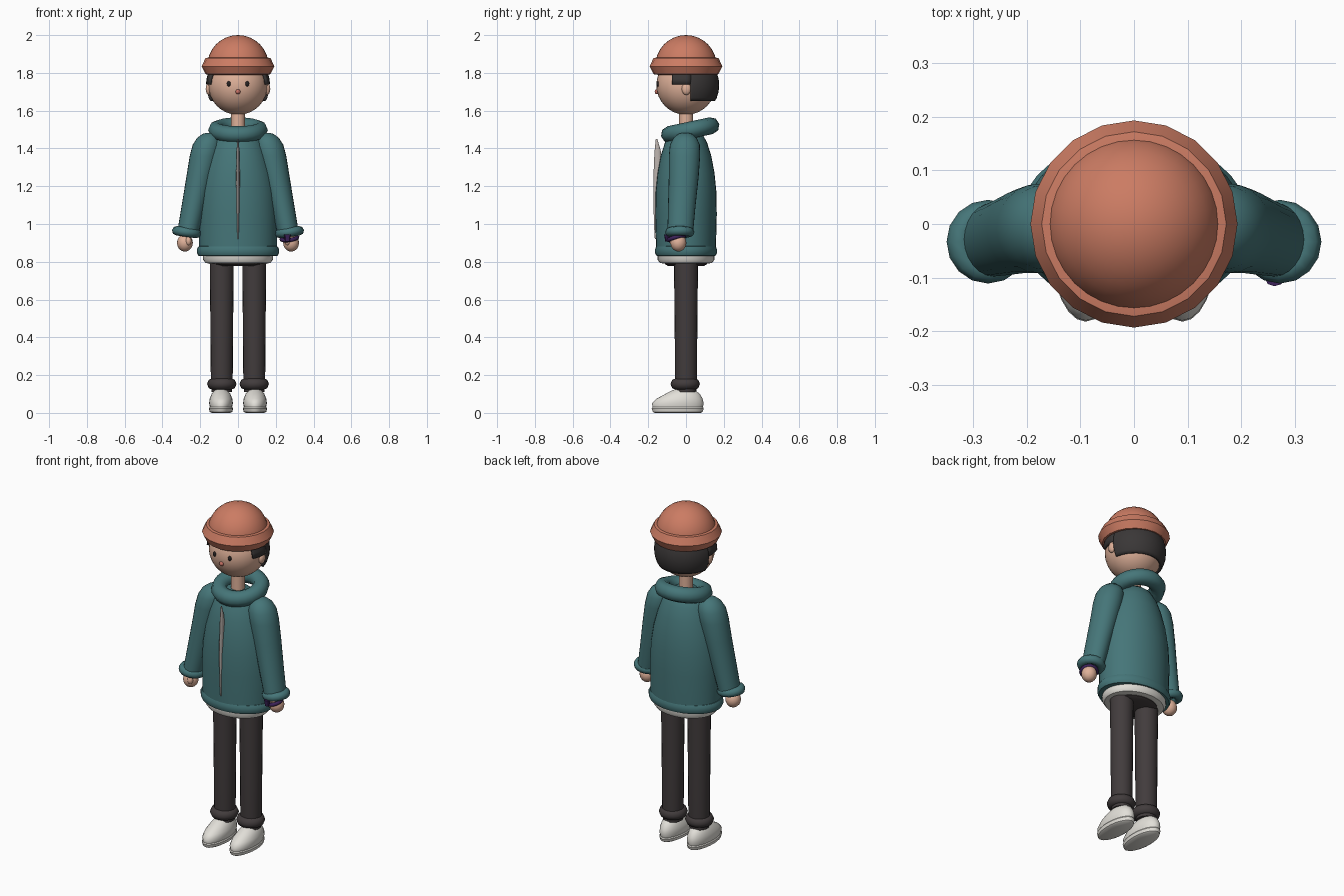
import bpy, bmesh
from math import cos, sin, tau, radians
from mathutils import Vector

cube = bpy.data.objects.get("Cube")
if cube:
    bpy.data.objects.remove(cube, do_unlink=True)


def material(name, *rgb):
    mat = bpy.data.materials.new(name)
    mat.use_nodes = True
    mat.diffuse_color = (*rgb, 1)
    mat.node_tree.nodes["Principled BSDF"].inputs["Base Color"].default_value = (*rgb, 1)
    return mat


teal = material("teal cloth", .06, .18, .19)
rust = material("rust wool", .6, .2, .125)
skin = material("skin", .74, .44, .32)
charcoal = material("charcoal denim", .054, .045, .046)
dark_hair = material("dark hair", .042, .038, .038)
white = material("off white", .76, .74, .69)
metal = material("zip grey", .5, .45, .42)
purple = material("purple strap", .045, .016, .1)
black = material("eye black", .02, .016, .016)
blush = material("nose pink", .58, .17, .13)


def finish(name, bm, mat, angle=40):
    """Turn a bmesh into a smooth shaded object."""
    bmesh.ops.recalc_face_normals(bm, faces=bm.faces)
    mesh = bpy.data.meshes.new(name)
    bm.to_mesh(mesh)
    bm.free()
    mesh.materials.append(mat)
    obj = bpy.data.objects.new(name, mesh)
    bpy.context.collection.objects.link(obj)
    bpy.ops.object.select_all(action="DESELECT")
    obj.select_set(True)
    bpy.context.view_layer.objects.active = obj
    bpy.ops.object.shade_smooth_by_angle(angle=radians(angle))
    return obj


def loft(name, mat, rings, x=0, lean=0, sides=24, angle=40):
    """Stack ellipses given as (z, x radius, y radius, y centre)."""
    bm = bmesh.new()
    loops = []
    for z, rx, *rest in rings:
        ry = rest[0] if rest else rx
        cy = rest[1] if len(rest) > 1 else 0
        cx = x + lean * (z - rings[0][0])
        turns = [tau * i / sides for i in range(sides)]
        loops.append([bm.verts.new((cx + rx * cos(t), cy + ry * sin(t), z)) for t in turns])
    for low, high in zip(loops, loops[1:]):
        for i in range(sides):
            j = (i + 1) % sides
            bm.faces.new((low[i], low[j], high[j], high[i]))
    bm.faces.new(loops[0])
    bm.faces.new(loops[-1])
    return finish(name, bm, mat, angle)


def ball(name, mat, centre, radii, sides=24, cuts=()):
    """Ellipsoid, optionally trimmed by planes (point, outward normal)."""
    bm = bmesh.new()
    bmesh.ops.create_uvsphere(bm, u_segments=sides, v_segments=sides // 2, radius=1)
    for v in bm.verts:
        v.co = Vector(a * b for a, b in zip(v.co, radii)) + Vector(centre)
    for point, normal in cuts:
        bmesh.ops.bisect_plane(bm, geom=bm.verts[:] + bm.edges[:] + bm.faces[:],
                               plane_co=point, plane_no=normal, clear_outer=True)
    return finish(name, bm, mat)


def ring(name, mat, centre, major, minor, tilt=(0, 0, 0), sides=24, tube=8):
    """Torus with an optional tilt."""
    bm = bmesh.new()
    grid = []
    for i in range(sides):
        a = tau * i / sides
        circle = []
        for j in range(tube):
            b = tau * j / tube
            r = major + minor * cos(b)
            circle.append(bm.verts.new((r * cos(a), r * sin(a), minor * sin(b))))
        grid.append(circle)
    for i in range(sides):
        for j in range(tube):
            k, m = (i + 1) % sides, (j + 1) % tube
            bm.faces.new((grid[i][j], grid[k][j], grid[k][m], grid[i][m]))
    obj = finish(name, bm, mat, 60)
    obj.location = centre
    obj.rotation_euler = [radians(t) for t in tilt]
    return obj


# Head, neck and face
ball("head", skin, (0, 0, 1.735), (.157, .157, .157), 32)
loft("neck", skin, [(1.42, .037), (1.63, .037)])
ball("nose", blush, (0, -.154, 1.7), (.013, .012, .013), 12)

# Hat with rolled brim
ball("hat_crown", rust, (0, 0, 1.837), (.163, .163, .163), 32,
     [((0, 0, 1.81), (0, 0, -1))])
loft("hat_brim", rust, [(1.79, .15), (1.793, .172), (1.835, .193), (1.878, .172), (1.882, .15)],
     sides=20, angle=50)

# Hair shell: long at the back, short over the temples
top = ((0, 0, 1.85), (0, 0, 1))
hair_pieces = {
    "hair_back": [top, ((0, .025, 0), (0, -1, 0)), ((0, 0, 1.65), (0, 0, -1))],
    "hair_sides": [top, ((0, -.075, 0), (0, -1, 0)), ((0, .026, 0), (0, 1, 0)),
                   ((0, 0, 1.74), (0, 0, -1))],
}
for name, cuts in hair_pieces.items():
    hair = ball(name, dark_hair, (0, 0, 1.735), (.17, .176, .176), 32, cuts)
    shell = hair.modifiers.new("thickness", "SOLIDIFY")
    shell.thickness = .016

# Jacket body, hem, collar and zip
loft("jacket_body", teal, [(.86, .205, .158), (1.05, .207, .163), (1.17, .2, .161),
                           (1.27, .183, .151), (1.36, .158, .134), (1.43, .132, .112),
                           (1.48, .1, .085), (1.5, .06, .06)], sides=32, angle=60)
loft("jacket_hem", teal, [(.83, .19, .145), (.832, .21, .156), (.845, .217, .163),
                          (.868, .217, .163), (.882, .209, .158), (.884, .19, .145)], sides=32)
ring("collar", teal, (0, .022, 1.497), .113, .045, (12, 0, 0))
loft("zip", metal, [(.92, .002, .005, -.16), (1.0, .007, .012, -.158), (1.2, .01, .018, -.155),
                    (1.32, .009, .022, -.148), (1.39, .008, .016, -.15),
                    (1.45, .002, .004, -.156)], sides=8)

# Shirt tail and hips
loft("shirt_tail", white, [(.79, .15, .115), (.794, .172, .138), (.81, .184, .15),
                           (.84, .184, .15)], sides=32)
loft("hips", charcoal, [(.778, .11, .095), (.787, .135, .11), (.84, .145, .115)])

for s, side in ((1, "left"), (-1, "right")):
    # Eyes and ears
    ball(side + "_eye", black, (s * .049, -.148, 1.742), (.011, .009, .014), 12)
    ball(side + "_ear", skin, (s * .155, .002, 1.715), (.016, .025, .032), 16)

    # Sleeve, cuff and hand
    loft(side + "_sleeve", teal, [(.96, .057, .068, -.03), (1.1, .064, .073, -.022),
                                  (1.25, .072, .079, -.012), (1.36, .078, .083, -.008),
                                  (1.42, .075, .079, -.006), (1.455, .06, .062, -.005),
                                  (1.477, .036, .036, -.005), (1.483, .012, .012, -.005)],
         x=s * .264, lean=-s * .216, angle=60)
    ring(side + "_cuff", teal, (s * .272, -.033, .957), .053, .025, (0, s * -8, 0), 16)
    ball(side + "_hand", skin, (s * .281, -.04, .9), (.042, .042, .046), 20)
    ball(side + "_thumb", skin, (s * .262, -.072, .91), (.016, .016, .024), 12)

    # Trouser leg and rolled cuff
    leg_x = s * .086
    loft(side + "_leg", charcoal, [(.11, .054), (.18, .058), (.45, .06), (.83, .064)],
         x=leg_x, sides=20)
    ring(side + "_leg_cuff", charcoal, (leg_x, -.004, .153), .047, .031, sides=20)

    # Shoe sole and upper
    shoe_x = s * .09
    loft(side + "_sole", white, [(0, .05, .122, -.044), (.006, .06, .132, -.044),
                                 (.024, .064, .138, -.044), (.03, .06, .134, -.044)],
         x=shoe_x)
    loft(side + "_shoe_upper", white, [(.028, .058, .132, -.044), (.05, .063, .137, -.043),
                                       (.075, .06, .122, -.034), (.1, .05, .092, -.018),
                                       (.12, .036, .06, -.012), (.128, .02, .036, -.01)],
         x=shoe_x, angle=60)

# Watch on the left wrist
ring("watch_strap", purple, (.272, -.052, .925), .042, .011, (14, -8, 0), 16)
loft("watch_face", purple, [(.908, .014, .012, -.098), (.944, .018, .014, -.102)],
     x=.262, sides=8)
